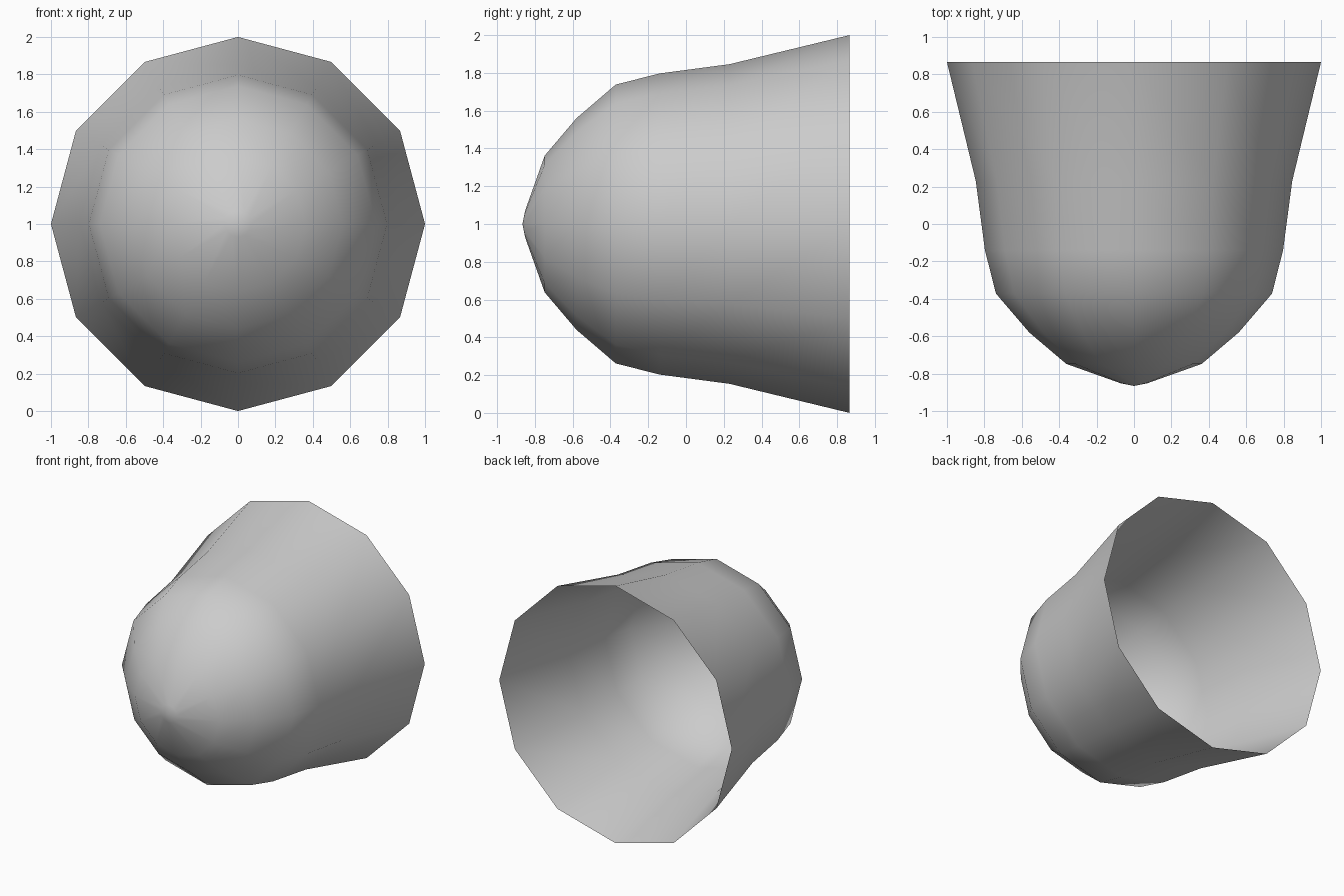
import bpy, bmesh, math

if "Cube" in bpy.data.objects:
    bpy.data.objects.remove(bpy.data.objects["Cube"])

SIDES = 12
CENTRE_Z = 1.0
# (radius, y) from the open rim to the ring around the nose
PROFILE = [(1.0, 0.866), (0.846, 0.23), (0.797, -0.14), (0.738, -0.372),
           (0.56, -0.58), (0.362, -0.748), (0.07, -0.852)]

# Open cup shell, lathed around the y axis
bm = bmesh.new()
rings = []
for r, y in PROFILE:
    rings.append([bm.verts.new((r * math.cos(2 * math.pi * i / SIDES), y,
                                CENTRE_Z + r * math.sin(2 * math.pi * i / SIDES)))
                  for i in range(SIDES)])
for a, b in zip(rings, rings[1:]):
    for i in range(SIDES):
        j = (i + 1) % SIDES
        bm.faces.new((a[j], a[i], b[i], b[j]))

# Closed nose
tip = bm.verts.new((0, -0.866, CENTRE_Z))
last = rings[-1]
for i in range(SIDES):
    bm.faces.new((last[(i + 1) % SIDES], last[i], tip))

# Make normals point outward
bm.normal_update()
side = bm.faces[0] if bm.faces.ensure_lookup_table() is None else None
c = side.calc_center_median()
if side.normal.x * c.x + side.normal.z * (c.z - CENTRE_Z) < 0:
    bmesh.ops.reverse_faces(bm, faces=bm.faces[:])
for f in bm.faces:
    f.smooth = True

mesh = bpy.data.meshes.new("cup_shell")
bm.to_mesh(mesh)
bm.free()
bpy.context.collection.objects.link(bpy.data.objects.new("cup_shell", mesh))
